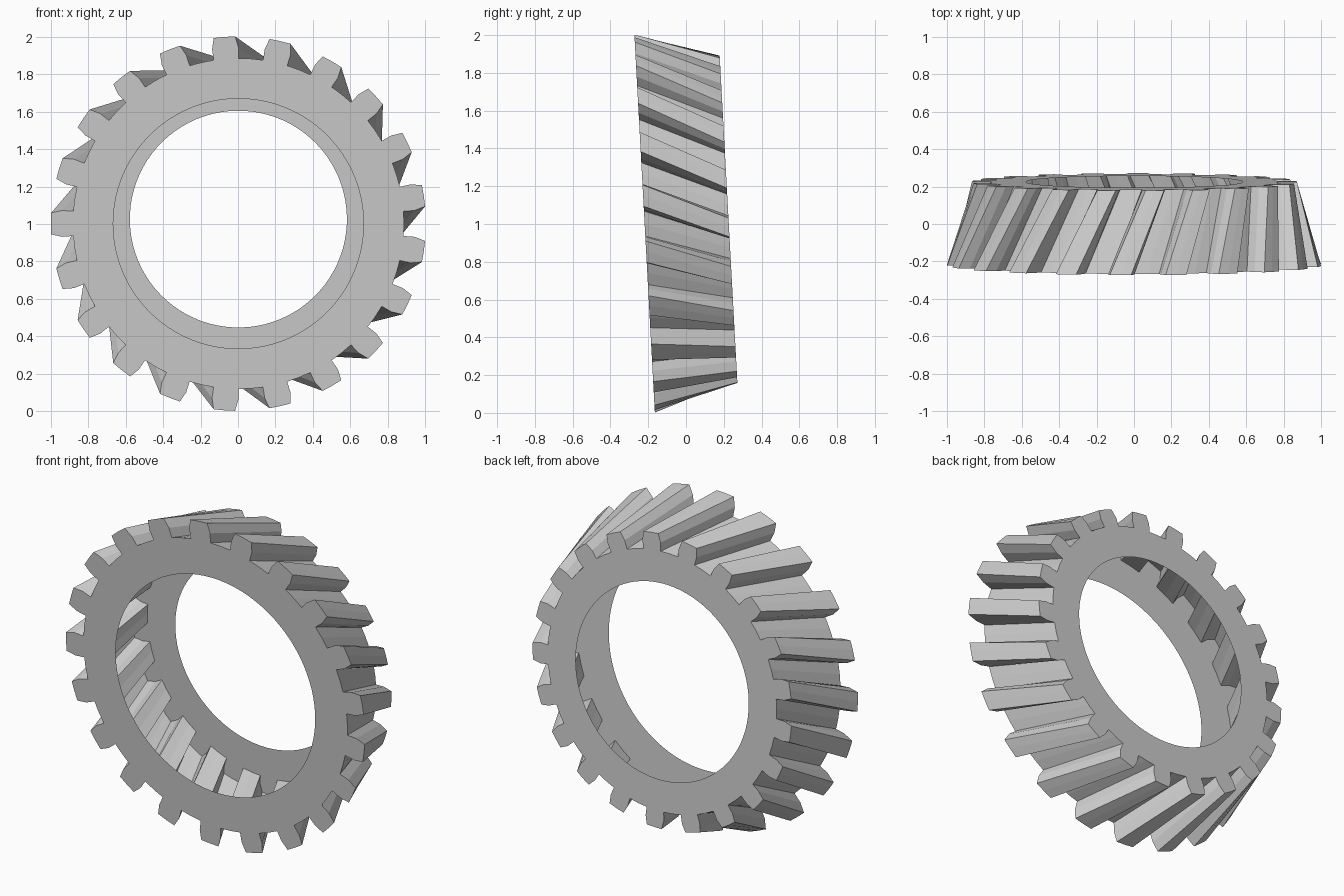
import bpy, bmesh, math

old = bpy.data.objects.get("Cube")
if old:
    bpy.data.objects.remove(old, do_unlink=True)


def material(name, grey):
    m = bpy.data.materials.new(name)
    m.use_nodes = True
    colour = (grey, grey, grey, 1)
    m.diffuse_color = colour
    m.node_tree.nodes["Principled BSDF"].inputs["Base Color"].default_value = colour
    return m


TEETH = 21
PITCH = math.tau / TEETH
WIDTH = 0.445
TWIST = math.radians(11.5)
TAPER = 0.867
BORE, ROOT, MIDDLE, TIP = 0.669, 0.885, 0.944, 1.002
TIP_INSET = math.radians(1.0)

bm = bmesh.new()


def ring(radius, back, steps, inset=0):
    """One loop of points per end; steps are quarter pitches within a tooth."""
    scale = TAPER if back else 1
    y = WIDTH / 2 if back else -WIDTH / 2
    points = {}
    for k in range(TEETH):
        for s in steps:
            a = math.pi + (k + (s - 2) / 4) * PITCH - (2 - s) * -inset
            a += (2 - s) * 2 * inset if inset else 0
            a -= TWIST if back else 0
            r = radius * scale
            points[4 * k + s] = bm.verts.new((r * math.cos(a), y, r * math.sin(a)))
    return points


# Rows of points at the front and back ends
ends = []
for back in (False, True):
    ends.append((ring(BORE, back, range(4)), ring(ROOT, back, range(4)),
                 ring(MIDDLE, back, (1, 2, 3)),
                 ring(TIP, back, (1, 2, 3), TIP_INSET / 3)))
front, rear = ends
count = 4 * TEETH

# Flat end rings and the end faces of the teeth
for base, root, mid, tip in ends:
    for i in range(count):
        j = (i + 1) % count
        bm.faces.new((base[i], base[j], root[j], root[i]))
        if i % 4 in (1, 2):
            bm.faces.new((root[i], root[j], mid[j], mid[i]))
            bm.faces.new((mid[i], mid[j], tip[j], tip[i]))


def bridge(p, q, i, j):
    """Joins an edge at the front to the same edge at the back."""
    bm.faces.new((front[p][i], front[q][j], rear[q][j], rear[p][i]))


# Twisted outer skin: valleys, tooth flanks and tooth tips
for i in range(count):
    j = (i + 1) % count
    if i % 4 in (0, 3):
        bridge(1, 1, i, j)
    else:
        bridge(3, 3, i, j)
    if i % 4 in (1, 3):
        bridge(1, 2, i, i)
        bridge(2, 3, i, i)

bmesh.ops.recalc_face_normals(bm, faces=bm.faces)
mesh = bpy.data.meshes.new("gear_ring")
bm.to_mesh(mesh)
bm.free()
mesh.materials.append(material("light_grey", 0.6))

gear = bpy.data.objects.new("gear_ring", mesh)
bpy.context.collection.objects.link(gear)
gear.location = (0.002, 0.003, 1.014)
gear.rotation_euler.x = math.radians(3.1)
